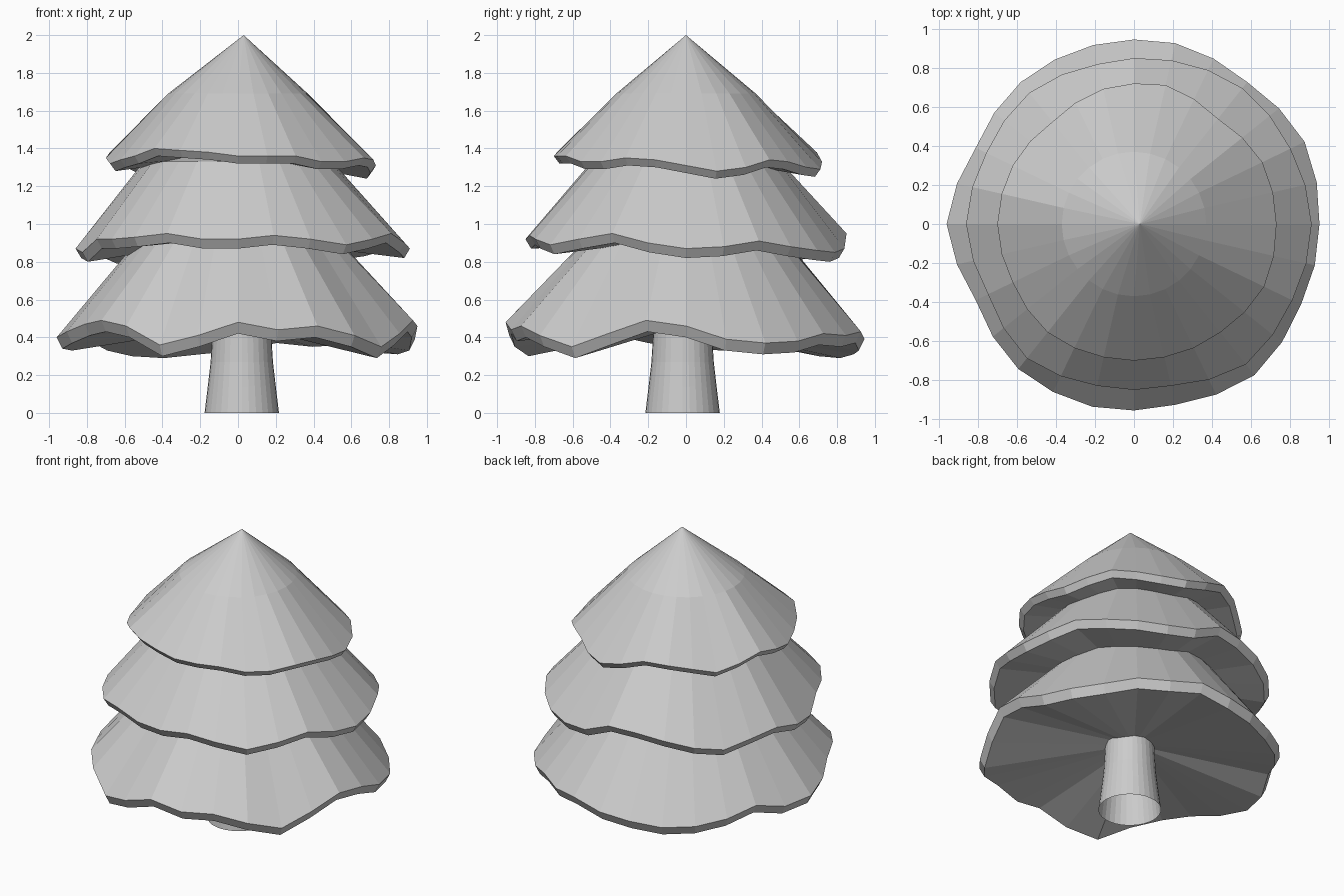
import bpy
import bmesh
from math import cos, sin, tau

cube = bpy.data.objects.get("Cube")
if cube:
    bpy.data.objects.remove(cube, do_unlink=True)

SIDES = 28

grey = bpy.data.materials.new("plain_grey")
grey.use_nodes = True
grey_colour = (0.6, 0.6, 0.6, 1)
grey.diffuse_color = grey_colour
grey.node_tree.nodes["Principled BSDF"].inputs["Base Color"].default_value = grey_colour


def add_ring(bm, radii, heights, centre=(0, 0)):
    """Add one closed loop of vertices around a vertical axis."""
    count = len(radii)
    return [bm.verts.new((centre[0] + r * cos(tau * i / count),
                          centre[1] + r * sin(tau * i / count), z))
            for i, (r, z) in enumerate(zip(radii, heights))]


def bridge(bm, lower, upper):
    """Join two loops with a band of outward faces."""
    count = len(lower)
    for i in range(count):
        j = (i + 1) % count
        bm.faces.new((lower[i], lower[j], upper[j], upper[i]))


def fan(bm, ring, point, downward=False):
    """Close a loop with triangles that meet at a point."""
    tip = bm.verts.new(point)
    for i, vert in enumerate(ring):
        following = ring[(i + 1) % len(ring)]
        bm.faces.new((following, vert, tip) if downward else (vert, following, tip))


def finish(bm, name):
    mesh = bpy.data.meshes.new(name)
    bm.to_mesh(mesh)
    bm.free()
    mesh.materials.append(grey)
    obj = bpy.data.objects.new(name, mesh)
    bpy.context.collection.objects.link(obj)
    return obj


def make_tier(name, base, waves, widths, shoulder, apex, under, thickness):
    """Wavy skirt: rim radii and heights are in hundredths, counted from +x."""
    radii = []
    for i, width in enumerate(widths):
        following = widths[(i + 1) % len(widths)]
        radii += [width / 100, (width + following) / 200]
    heights = [base + wave / 100 for wave in waves]
    bm = bmesh.new()
    lip = add_ring(bm, [r - 0.03 for r in radii], [z - thickness for z in heights])
    rim = add_ring(bm, radii, heights)
    top = add_ring(bm, [shoulder[0]] * SIDES, [shoulder[1]] * SIDES)
    bridge(bm, lip, rim)
    bridge(bm, rim, top)
    fan(bm, top, apex)
    fan(bm, lip, (0, 0, under), downward=True)
    return finish(bm, name)


# Foliage skirts, from the widest to the tip
make_tier("lower_foliage", 0.35,
          [11, 4, 2, 3, 7, 6, 8, 4, 2, 0, 1, 4, 9, 4,
           5, 8, 12, 14, 11, 1, 6, 13, 9, 11, 6, 0, 7, 14],
          [95, 97, 93, 95, 94, 93, 90, 96, 90, 95, 96, 95, 99, 95],
          (0.5, 0.95), (0, 0, 1.1), 0.47, 0.06)
make_tier("middle_foliage", 0.84,
          [3, 4, 7, 4, 2, 1, 3, 11, 10, 7, 3, 0, 4, 7,
           3, 1, 8, 8, 9, 11, 8, 8, 10, 8, 5, 8, 11, 6],
          [91, 89, 89, 86, 84, 86, 84, 86, 83, 88, 85, 85, 92, 90],
          (0.5, 1.33), (0, 0, 1.45), 0.93, 0.05)
make_tier("top_foliage", 1.28,
          [3, 0, 2, 6, 5, 2, 1, 5, 10, 8, 5, 2, 6, 10,
           7, 4, 6, 8, 12, 11, 10, 8, 8, 8, 5, 5, 7, 6],
          [73, 73, 69, 73, 71, 67, 69, 70, 69, 71, 70, 70, 71, 74],
          (0.37, 1.69), (0.03, 0, 2), 1.37, 0.04)

# Flared trunk, open at the base
bm = bmesh.new()
profile = [(0.197, 0), (0.18, 0.14), (0.165, 0.27), (0.157, 0.4), (0.15, 0.55)]
rings = [add_ring(bm, [r] * 32, [z] * 32, (0.02, -0.018)) for r, z in profile]
for lower, upper in zip(rings, rings[1:]):
    bridge(bm, lower, upper)
finish(bm, "trunk")
